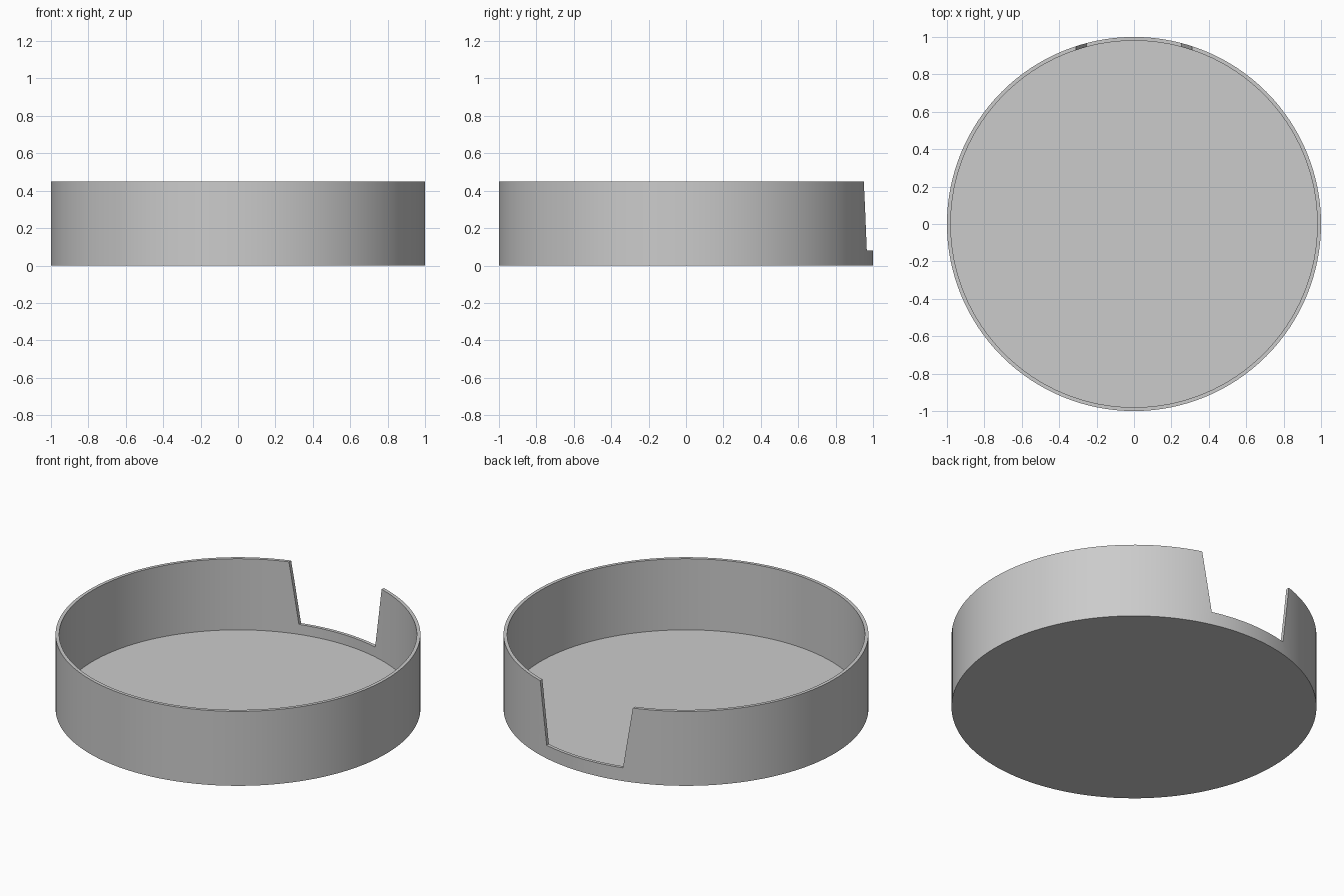
import bpy, bmesh, math

SEGMENTS = 128
RADIUS, WALL, FLOOR, HEIGHT = 1.0, 0.02, 0.02, 0.45
NOTCH_Z, NOTCH_LOW, NOTCH_TOP = 0.08, 0.255, 0.31

cube = bpy.data.objects.get("Cube")
if cube:
    bpy.data.objects.remove(cube, do_unlink=True)

grey = bpy.data.materials.new("light_grey")
grey.use_nodes = True
colour = (0.6, 0.6, 0.6, 1)
grey.diffuse_color = colour
grey.node_tree.nodes["Principled BSDF"].inputs["Base Color"].default_value = colour


def finish(name, bm):
    bmesh.ops.recalc_face_normals(bm, faces=bm.faces)
    mesh = bpy.data.meshes.new(name)
    bm.to_mesh(mesh)
    bm.free()
    mesh.materials.append(grey)
    obj = bpy.data.objects.new(name, mesh)
    bpy.context.collection.objects.link(obj)
    return obj


# Round tray: rings from the underside, over the rim, down to the inner floor
bm = bmesh.new()
inner = RADIUS - WALL
rings = []
for r, z in [(RADIUS, 0), (RADIUS, HEIGHT), (inner, HEIGHT), (inner, FLOOR)]:
    angles = [2 * math.pi * i / SEGMENTS for i in range(SEGMENTS)]
    rings.append([bm.verts.new((r * math.cos(a), r * math.sin(a), z)) for a in angles])
for low, high in zip(rings, rings[1:]):
    for i in range(SEGMENTS):
        j = (i + 1) % SEGMENTS
        bm.faces.new((low[i], low[j], high[j], high[i]))
bm.faces.new(rings[0])
bm.faces.new(rings[-1])
tray = finish("round_tray", bm)

# Tapered cutter for the opening in the back wall
bm = bmesh.new()
top = HEIGHT + 0.1
slope = (NOTCH_TOP - NOTCH_LOW) / (HEIGHT - NOTCH_Z)
wide = NOTCH_LOW + slope * (top - NOTCH_Z)
outline = [(-NOTCH_LOW, NOTCH_Z), (NOTCH_LOW, NOTCH_Z), (wide, top), (-wide, top)]
face = bm.faces.new([bm.verts.new((x, 0.7, z)) for x, z in outline])
extruded = bmesh.ops.extrude_face_region(bm, geom=[face])["geom"]
bmesh.ops.translate(bm, vec=(0, 0.5, 0),
                    verts=[v for v in extruded if isinstance(v, bmesh.types.BMVert)])
cutter = finish("notch_cutter", bm)
cutter.hide_render = True

# Cut the opening, then smooth the curved wall
cut = tray.modifiers.new("back_notch", "BOOLEAN")
cut.operation = "DIFFERENCE"
cut.solver = "EXACT"
cut.object = cutter
bpy.ops.object.select_all(action="DESELECT")
tray.select_set(True)
bpy.context.view_layer.objects.active = tray
bpy.ops.object.modifier_apply(modifier=cut.name)
bpy.data.objects.remove(cutter, do_unlink=True)
bpy.ops.object.shade_smooth_by_angle(angle=math.radians(30))
